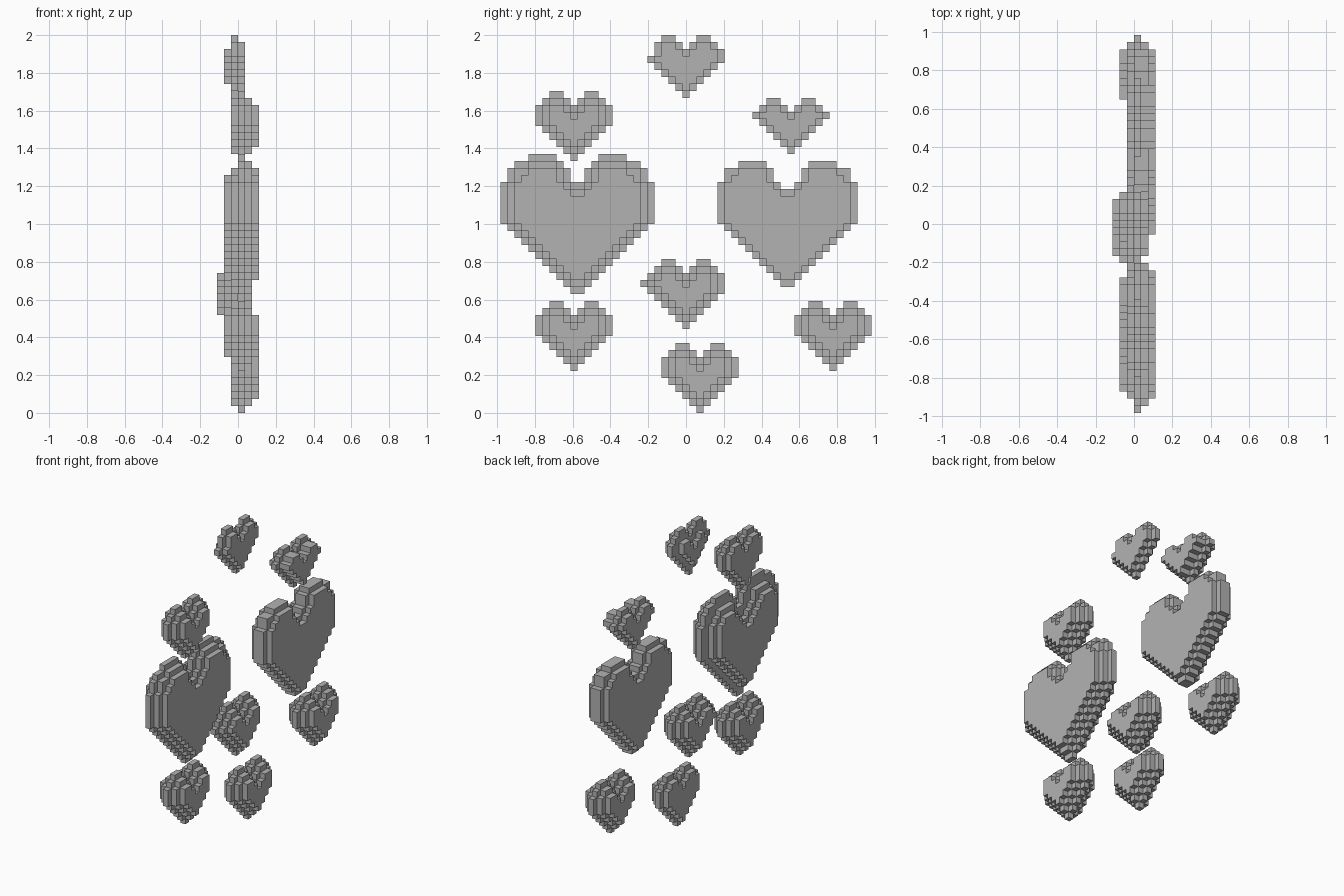
import bpy
import bmesh
from mathutils import Vector

cube = bpy.data.objects.get("Cube")
if cube:
    bpy.data.objects.remove(cube, do_unlink=True)

V = 2 / 54  # edge of one block
SIDES = [Vector(d) for d in ((1, 0, 0), (-1, 0, 0), (0, 1, 0),
                             (0, -1, 0), (0, 0, 1), (0, 0, -1))]

grey = bpy.data.materials.new("plain grey")
grey.use_nodes = True
grey.diffuse_color = (0.45, 0.45, 0.45, 1)
grey.node_tree.nodes["Principled BSDF"].inputs["Base Color"].default_value = grey.diffuse_color


def heart_cells(width, lobes, full_rows):
    """Flat heart as a set of (column, height): lobes, straight rows, taper."""
    rows = [[span, (width - span[1], width - span[0])] for span in lobes]
    rows += [[(0, width)]] * full_rows
    inset = 1
    while width - 2 * inset > 0:
        rows.append([(inset, width - inset)])
        inset += 1
    top = len(rows) - 1
    return {(c, top - r) for r, spans in enumerate(rows)
            for a, b in spans for c in range(a, b)}


def erode(cells, times):
    for _ in range(times):
        cells = {(c, h) for c, h in cells
                 if {(c + 1, h), (c - 1, h), (c, h + 1), (c, h - 1)} <= cells}
    return cells


def build_heart(name, cells, col, height, layers):
    """Stack eroded slices along x and keep only the exposed block faces."""
    blocks = {(x, c + col, h + height)
              for x, steps in layers.items() for c, h in erode(cells, steps)}
    bm = bmesh.new()
    corners = {}

    def corner(p):
        key = tuple(round(2 * a) for a in p)
        if key not in corners:
            corners[key] = bm.verts.new((p.x * V, (p.y - 26.5) * V, p.z * V))
        return corners[key]

    for block in blocks:
        centre = Vector(block) + Vector((0.5, 0.5, 0.5))
        for n in SIDES:
            if tuple(int(a + b) for a, b in zip(block, n)) in blocks:
                continue
            u = Vector((n.y, n.z, n.x))
            w = n.cross(u)
            bm.faces.new([corner(centre + (n + a * u + b * w) / 2)
                          for a, b in ((-1, -1), (1, -1), (1, 1), (-1, 1))])
    mesh = bpy.data.meshes.new(name)
    bm.to_mesh(mesh)
    bm.free()
    mesh.materials.append(grey)
    bpy.context.collection.objects.link(bpy.data.objects.new(name, mesh))


# Heart outlines
SMALL_LOBES = [(2, 4), (1, 5)]
small = heart_cells(11, SMALL_LOBES, 3)
short = heart_cells(11, SMALL_LOBES, 2) - {(0, 6)}
squat = heart_cells(11, SMALL_LOBES, 1)
pointed = small | {(-1, 6)}
big = heart_cells(22, [(4, 8), (2, 9), (1, 10), (1, 10)], 6)

# Slice position along x -> how many blocks the outline shrinks
DOME = {-2: 2, -1: 1, 0: 0, 1: 1, 2: 2}
FLAT_BACK = {-1: 1, 0: 0, 1: 1, 2: 2}

build_heart("top_heart", short, 21, 45, {-2: 2, -1: 0, 0: 1})
build_heart("upper_front_heart", small, 5, 36, FLAT_BACK)
build_heart("upper_back_heart", squat, 36, 37, {-1: 1, 0: 0, 1: 1, 2: 1})
build_heart("big_front_heart", big, 0, 17, {-2: 3, -1: 2, 0: 0, 1: 1, 2: 2})
build_heart("big_back_heart", big, 30, 17, {-1: 2, 0: 1, 1: 1, 2: 2})
build_heart("middle_heart", pointed, 21, 12, {-3: 2, -2: 1, -1: 0, 0: 1, 1: 2})
build_heart("lower_front_heart", small, 5, 6, DOME)
build_heart("lower_back_heart", small, 42, 6, DOME)
build_heart("bottom_heart", small, 23, 0, FLAT_BACK)
